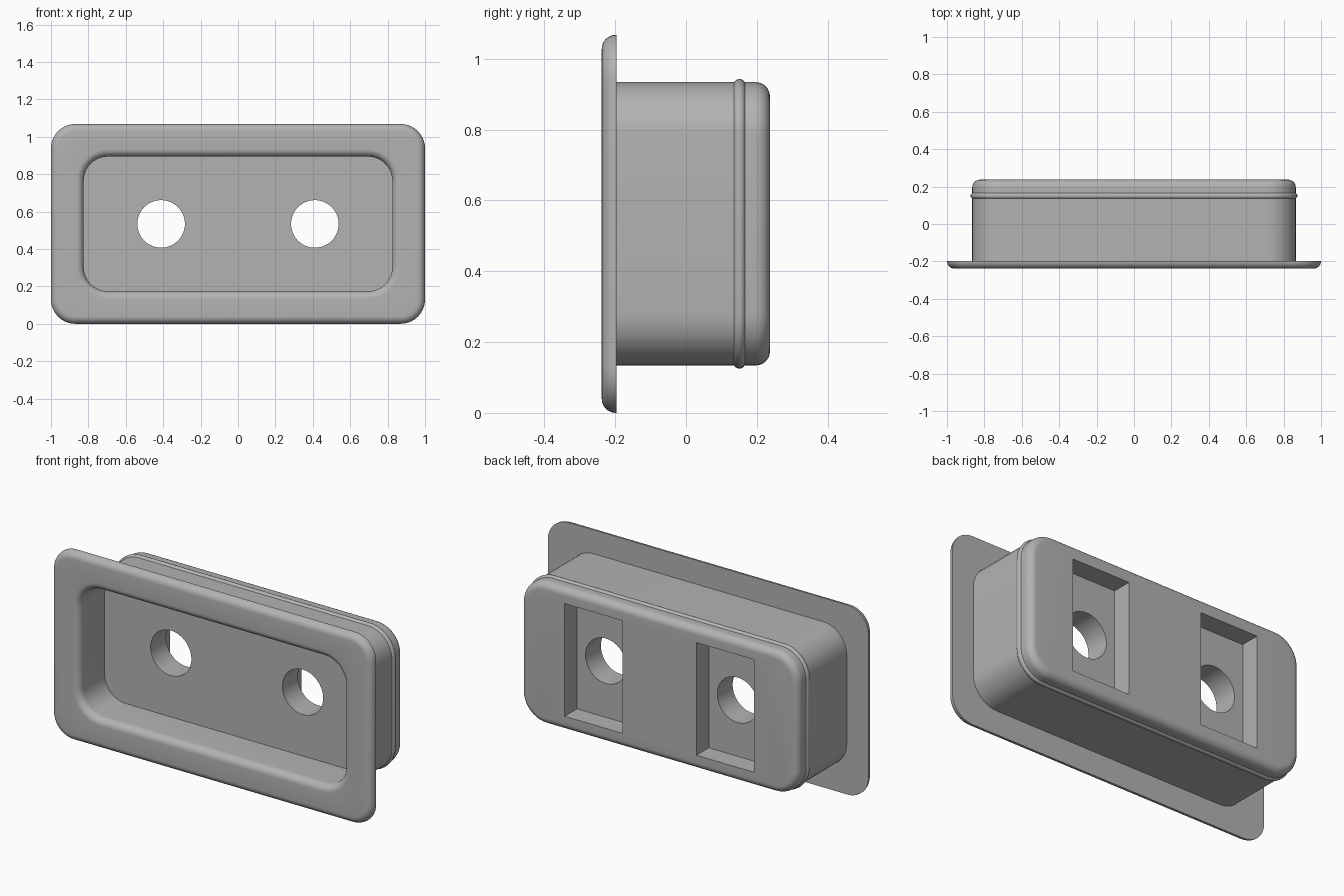
import bpy
import bmesh
from math import sin, cos, pi, radians
from mathutils import Matrix, Vector

default = bpy.data.objects.get("Cube")
if default:
    bpy.data.objects.remove(default, do_unlink=True)

MID_Z = 0.534            # height of the centre line
FRONT, REAR = -0.238, 0.237
FLANGE_BACK = -0.197
ROUND = 0.04             # edge rounding of flange, opening and rear
FLOOR = -0.01            # front face of the recess floor
POCKET_FLOOR = 0.127

grey = bpy.data.materials.new("grey plastic")
grey.use_nodes = True
colour = (0.45, 0.45, 0.45, 1)
grey.diffuse_color = colour
grey.node_tree.nodes["Principled BSDF"].inputs["Base Color"].default_value = colour


def rounded_rect(half_x, half_z, radius, y, steps=10):
    """Points of a rounded rectangle standing at depth y."""
    points = []
    for quarter, (sx, sz) in enumerate([(1, 1), (-1, 1), (-1, -1), (1, -1)]):
        for i in range(steps + 1):
            a = (quarter + i / steps) * pi / 2
            points.append(Vector((sx * (half_x - radius) + radius * cos(a), y,
                                  MID_Z + sz * (half_z - radius) + radius * sin(a))))
    return points


def arc(centre_grow, centre_y, radius, start, end, steps=8):
    """Profile arc as (outward growth, depth) pairs, angles in degrees."""
    angles = [radians(start + (end - start) * i / steps) for i in range(steps + 1)]
    return [(centre_grow + radius * cos(a), centre_y + radius * sin(a)) for a in angles]


def make_object(name, bm):
    mesh = bpy.data.meshes.new(name)
    bmesh.ops.recalc_face_normals(bm, faces=bm.faces)
    bm.to_mesh(mesh)
    bm.free()
    mesh.materials.append(grey)
    obj = bpy.data.objects.new(name, mesh)
    bpy.context.collection.objects.link(obj)
    return obj


# Each section: base half width, half height, corner radius, profile points
recess = (0.825, 0.36, 0.13,
          [(0, FLOOR)] + arc(ROUND, FRONT + ROUND, ROUND, 180, 270))
flange = (1.0, MID_Z, 0.13,
          arc(-ROUND, FRONT + ROUND, ROUND, -90, 0) + [(0, FLANGE_BACK)])
body = (0.865, 0.4, 0.15,
        [(0, FLANGE_BACK)] + arc(-0.008, 0.151, 0.017, -62, 62)
        + arc(-ROUND, REAR - ROUND, ROUND, 0, 90))

# Box with flange: one closed skin from recess floor round to the rear face
bm = bmesh.new()
rings = []
for half_x, half_z, radius, profile in (recess, flange, body):
    for grow, y in profile:
        points = rounded_rect(half_x + grow, half_z + grow, radius + grow, y)
        rings.append([bm.verts.new(p) for p in points])
for a, b in zip(rings, rings[1:]):
    for i in range(len(a)):
        j = (i + 1) % len(a)
        bm.faces.new((a[i], a[j], b[j], b[i]))
bm.faces.new(rings[0])
bm.faces.new(rings[-1])
bmesh.ops.remove_doubles(bm, verts=bm.verts, dist=0.0001)
box = make_object("flanged_box", bm)


def cut(cutter):
    mod = box.modifiers.new("cut", "BOOLEAN")
    mod.operation = "DIFFERENCE"
    mod.solver = "EXACT"
    mod.object = cutter
    bpy.context.view_layer.objects.active = box
    bpy.ops.object.modifier_apply(modifier=mod.name)
    bpy.data.objects.remove(cutter, do_unlink=True)


# Rear pockets and the round holes through to the recess
for side in (-1, 1):
    x = side * 0.411
    bm = bmesh.new()
    bmesh.ops.create_cube(bm, size=1, matrix=Matrix.Translation((x, POCKET_FLOOR + 0.15, MID_Z))
                          @ Matrix.Diagonal((0.36, 0.3, 0.635, 1)))
    cut(make_object("pocket_cutter", bm))

    bm = bmesh.new()
    bmesh.ops.create_cone(bm, cap_ends=True, segments=64, radius1=0.127, radius2=0.127, depth=0.26,
                          matrix=Matrix.Translation((x, 0.06, MID_Z)) @ Matrix.Rotation(pi / 2, 4, "X"))
    cut(make_object("hole_cutter", bm))

# Smooth the roundings, keep the hard edges
bpy.ops.object.select_all(action="DESELECT")
box.select_set(True)
bpy.context.view_layer.objects.active = box
bpy.ops.object.shade_smooth_by_angle(angle=radians(30))
